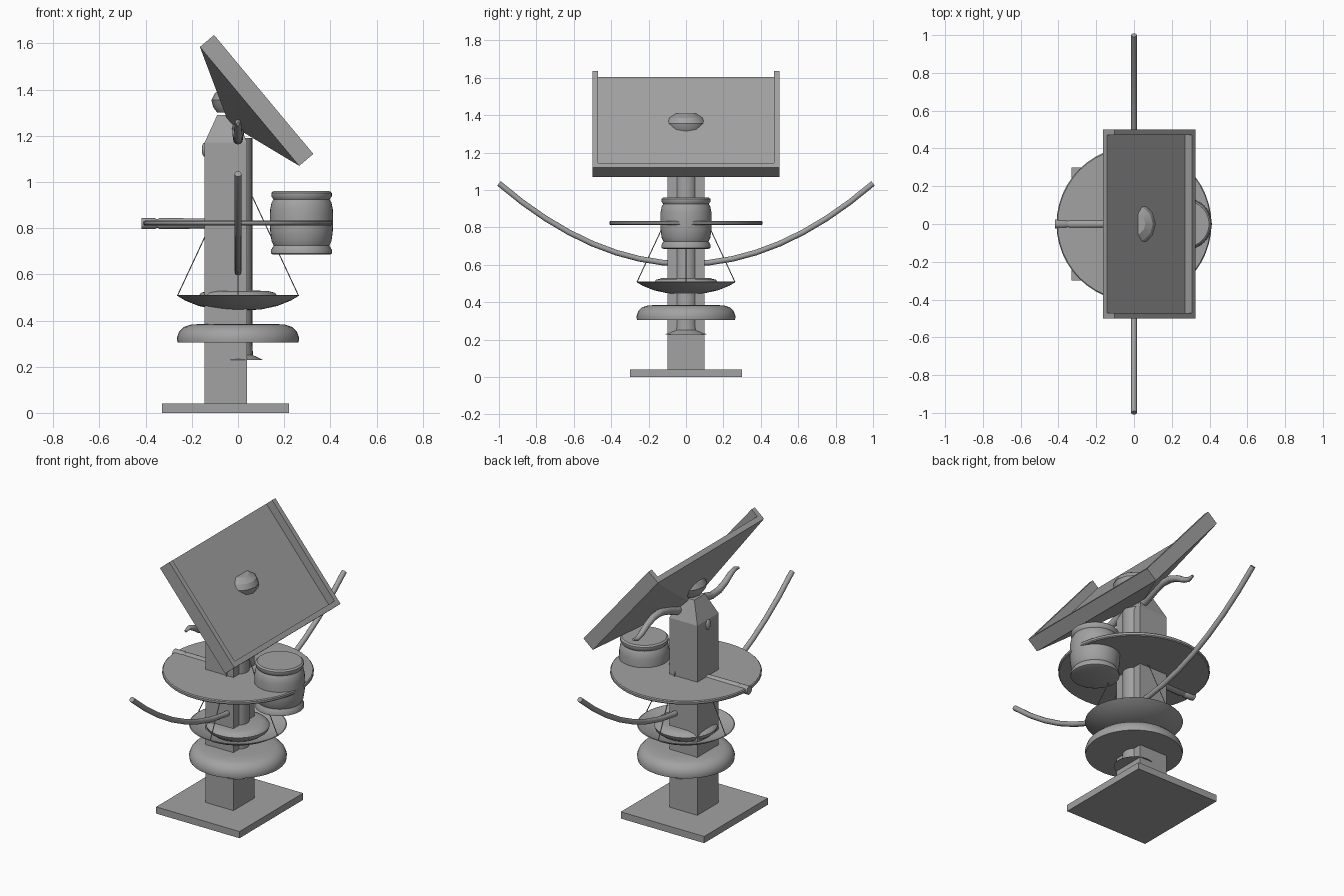
import bpy, bmesh, math
from mathutils import Vector

if "Cube" in bpy.data.objects:
    bpy.data.objects.remove(bpy.data.objects["Cube"])

grey = bpy.data.materials.new("stone_grey")
grey.use_nodes = True
GREY = (0.36, 0.36, 0.36, 1)
grey.diffuse_color = GREY
grey.node_tree.nodes["Principled BSDF"].inputs["Base Color"].default_value = GREY


def finish(name, bm, smooth=None):
    bmesh.ops.recalc_face_normals(bm, faces=bm.faces)
    me = bpy.data.meshes.new(name)
    bm.to_mesh(me)
    bm.free()
    ob = bpy.data.objects.new(name, me)
    bpy.context.collection.objects.link(ob)
    me.materials.append(grey)
    if smooth:
        bpy.ops.object.select_all(action="DESELECT")
        ob.select_set(True)
        bpy.context.view_layer.objects.active = ob
        bpy.ops.object.shade_smooth_by_angle(angle=math.radians(smooth))
    return ob


def loft(name, rings, smooth=None):
    """Join matching closed rings of points and cap both ends."""
    bm = bmesh.new()
    loops = [[bm.verts.new(p) for p in ring] for ring in rings]
    n = len(loops[0])
    for a, b in zip(loops, loops[1:]):
        for i in range(n):
            j = (i + 1) % n
            bm.faces.new((a[i], a[j], b[j], b[i]))
    bm.faces.new(loops[0])
    bm.faces.new(loops[-1])
    return finish(name, bm, smooth)


def lathe(name, profile, x=0, sides=40, smooth=40):
    angles = [2 * math.pi * i / sides for i in range(sides)]
    return loft(name, [[(x + r * math.cos(a), r * math.sin(a), z) for a in angles]
                       for r, z in profile], smooth)


def tube(name, path, radii, sides=12):
    pts = [Vector(p) for p in path]
    rings = []
    for i, p in enumerate(pts):
        t = (pts[min(i + 1, len(pts) - 1)] - pts[max(i - 1, 0)]).normalized()
        u = t.orthogonal() if abs(t.x) > 0.9 else t.cross(Vector((1, 0, 0)))
        u.normalize()
        v = t.cross(u)
        rings.append([p + radii[i] * (u * math.cos(k) + v * math.sin(k))
                      for k in [2 * math.pi * s / sides for s in range(sides)]])
    return loft(name, rings, 50)


def rect(x0, x1, y, z):
    return [(x0, -y, z), (x1, -y, z), (x1, y, z), (x0, y, z)]


# Base and post with a tapered top
loft("base_plate", [rect(-0.33, 0.22, 0.3, 0), rect(-0.33, 0.22, 0.3, 0.04)])
loft("post", [rect(-0.145, 0.04, 0.1, 0.04), rect(-0.145, 0.04, 0.1, 1.17),
              rect(-0.09, -0.01, 0.05, 1.29)])

# Pipe with flared foot
lathe("pipe", [(0.11, 0.228), (0.1, 0.233), (0.065, 0.25), (0.062, 0.3), (0.062, 1.19)], sides=24)

# Rounded collar, hanging bowl and its filling
lathe("collar", [(0.262, 0.305), (0.265, 0.325), (0.255, 0.352), (0.235, 0.372),
                 (0.205, 0.382), (0.15, 0.386), (0.06, 0.386)])
lathe("bowl", [(0.05, 0.445), (0.1, 0.448), (0.17, 0.463), (0.23, 0.487), (0.265, 0.508),
               (0.26, 0.51), (0.22, 0.493), (0.16, 0.472), (0.1, 0.457), (0.05, 0.454)])
lathe("bowl_filling", [(0.13, 0.46), (0.165, 0.485), (0.172, 0.505), (0.16, 0.52),
                       (0.13, 0.528), (0.06, 0.53)])
for i in range(4):
    a = i * math.pi / 2
    tube("bowl_string", [(0.262 * math.cos(a), 0.262 * math.sin(a), 0.508), (0, 0, 1.07)],
         [0.0025, 0.0025], 6)

# Round tray with its spigot and barrel
lathe("tray", [(0.405, 0.812), (0.41, 0.817), (0.41, 0.829), (0.405, 0.834)], sides=48)
tube("spigot", [(x, 0, 0.82) for x in (-0.418, -0.36, -0.355, -0.345, -0.34, -0.1)],
     [0.025, 0.025, 0.021, 0.021, 0.025, 0.022])
lathe("barrel", [(0.12, 0.685), (0.132, 0.69), (0.132, 0.705), (0.12, 0.725), (0.13, 0.745),
                 (0.136, 0.79), (0.137, 0.83), (0.136, 0.88), (0.13, 0.91), (0.122, 0.925),
                 (0.131, 0.938), (0.131, 0.952), (0.122, 0.96)], x=0.275)

# Long upswept arms
ys = [-1 + i / 8 for i in range(17)]
tube("long_arms", [(0, y, 0.605 + 0.43 * y * y) for y in ys], [0.015] * len(ys))

# Small S-shaped horns
shape = [(0.0, 1.205), (0.1, 1.222), (0.17, 1.25), (0.24, 1.267), (0.31, 1.262),
         (0.37, 1.238), (0.42, 1.207), (0.46, 1.192), (0.495, 1.2)]
for side in (1, -1):
    tube("horn", [(0, side * y, 1.225 + side * (z - 1.225)) for y, z in shape],
         [0.025, 0.025, 0.023, 0.021, 0.02, 0.018, 0.016, 0.013, 0.007])

# Tilted panel: local axes run down the slope and out of its face
top = Vector((-0.165, 0, 1.585))
down = Vector((0.43, 0, -0.515))
length = down.length
down.normalize()
out = Vector((-down.z, 0, down.x))


def slab(name, s0, s1, y0, y1, n0, n1):
    return loft(name, [[top + down * s + out * n + Vector((0, y, 0))
                        for s, y in ((s0, y0), (s1, y0), (s1, y1), (s0, y1))] for n in (n0, n1)])


slab("panel", 0, length, -0.5, 0.5, 0, 0.03)
slab("panel_foot_rim", length - 0.03, length, -0.47, 0.47, 0.03, 0.08)
for y in (-0.5, 0.47):
    slab("panel_side_rim", 0, length, y, y + 0.03, 0.03, 0.08)

# Tapered backing between panel and post
mid = top + down * length / 2
loft("panel_backing", [[mid + down * s * a + Vector((0, y * b, 0)) - out * d
                        for s, y in ((-1, -1), (1, -1), (1, 1), (-1, 1))]
                       for a, b, d in ((length / 2, 0.5, 0), (0.02, 0.05, 0.11))])

# Faceted hub through the panel and knob on the back of the post
lathe("hub", [(0.09, 1.3), (0.108, 1.325), (0.115, 1.355), (0.1, 1.385), (0.06, 1.408)],
      sides=12, smooth=30)
bm = bmesh.new()
bmesh.ops.create_uvsphere(bm, u_segments=16, v_segments=10, radius=0.03)
bmesh.ops.scale(bm, vec=(0.4, 0.7, 1), verts=bm.verts)
bmesh.ops.translate(bm, vec=(-0.145, 0, 1.14), verts=bm.verts)
finish("post_knob", bm, 50)
